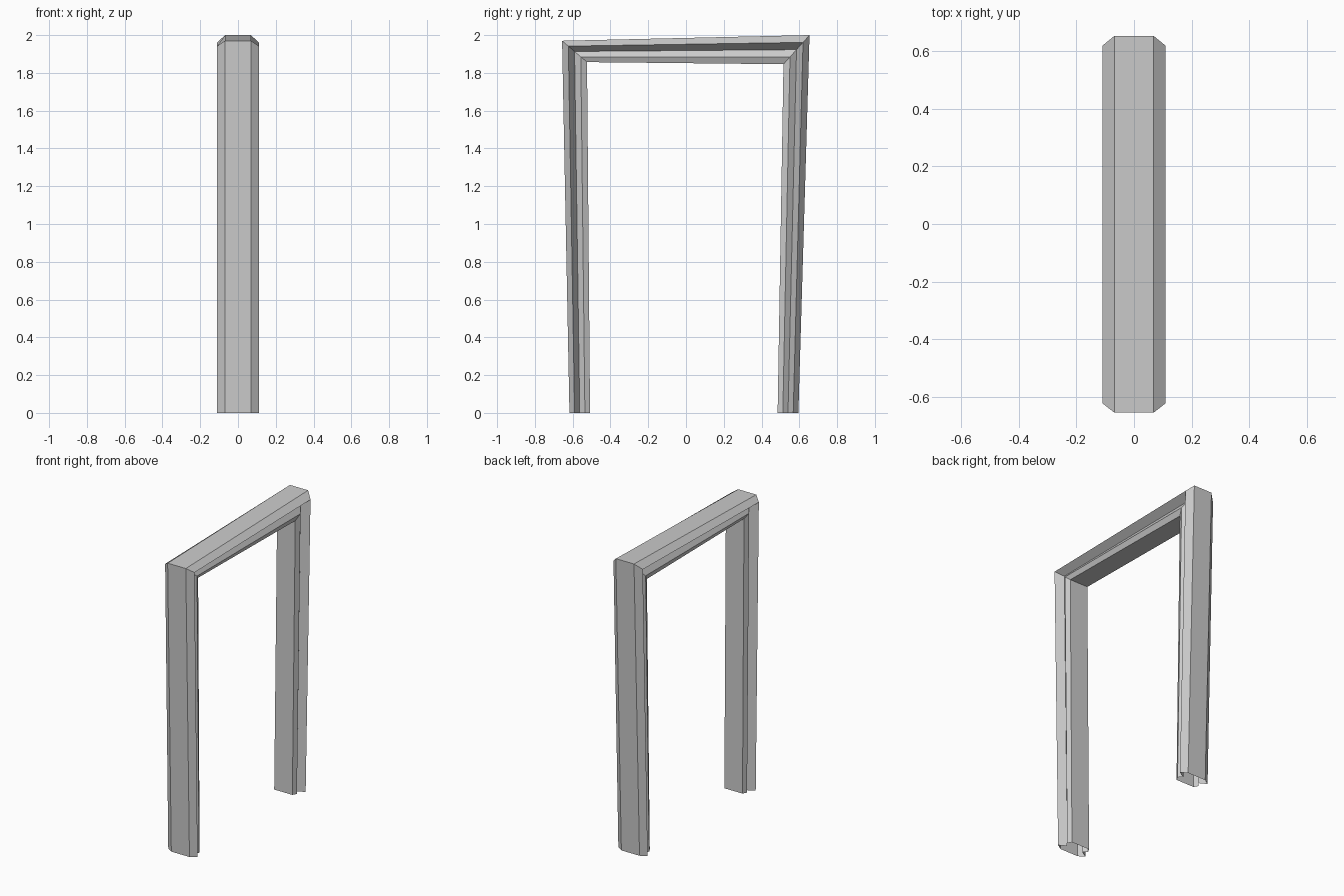
import bpy
import bmesh
from mathutils import Vector

cube = bpy.data.objects.get("Cube")
if cube:
    bpy.data.objects.remove(cube, do_unlink=True)

# One plain grey for the whole frame
grey = bpy.data.materials.new("plain grey")
grey.use_nodes = True
colour = (0.6, 0.6, 0.6, 1)
grey.diffuse_color = colour
grey.node_tree.nodes["Principled BSDF"].inputs["Base Color"].default_value = colour

# Moulding half-widths from the outer face to the inner face, evenly spaced in depth
half_widths = [0.068, 0.11, 0.06, 0.083, 0.068]

# Mitre stations along the opening: outer and inner corner as (y, z)
stations = [
    ((-0.617, 0), (-0.508, 0)),
    ((-0.656, 1.97), (-0.524, 1.857)),
    ((0.654, 2.0), (0.516, 1.846)),
    ((0.595, 0), (0.485, 0)),
]


def section(outer, inner):
    """Closed moulding outline lying in the mitre plane."""
    right = []
    for i, w in enumerate(half_widths):
        y, z = Vector(outer).lerp(Vector(inner), i / (len(half_widths) - 1))
        right.append(Vector((w, y, z)))
    left = [Vector((-p.x, p.y, p.z)) for p in reversed(right)]
    return right + left


def moulding(name, start, end):
    """Open-ended length of moulding between two stations."""
    bm = bmesh.new()
    a, b = ([bm.verts.new(p) for p in section(*s)] for s in (start, end))
    n = len(a)
    for i in range(n):
        j = (i + 1) % n
        bm.faces.new((a[i], a[j], b[j], b[i]))
    bmesh.ops.recalc_face_normals(bm, faces=bm.faces)
    # Outer face must point away from the middle of the opening
    bm.faces.ensure_lookup_table()
    outer = bm.faces[n - 1]
    if outer.normal.dot(outer.calc_center_median() - Vector((0, 0, 1))) < 0:
        bmesh.ops.reverse_faces(bm, faces=bm.faces)
    mesh = bpy.data.meshes.new(name)
    bm.to_mesh(mesh)
    bm.free()
    mesh.materials.append(grey)
    bpy.context.collection.objects.link(bpy.data.objects.new(name, mesh))


# Two posts and the sloping lintel
for name, start, end in zip(("front_post", "lintel", "back_post"), stations, stations[1:]):
    moulding(name, start, end)
